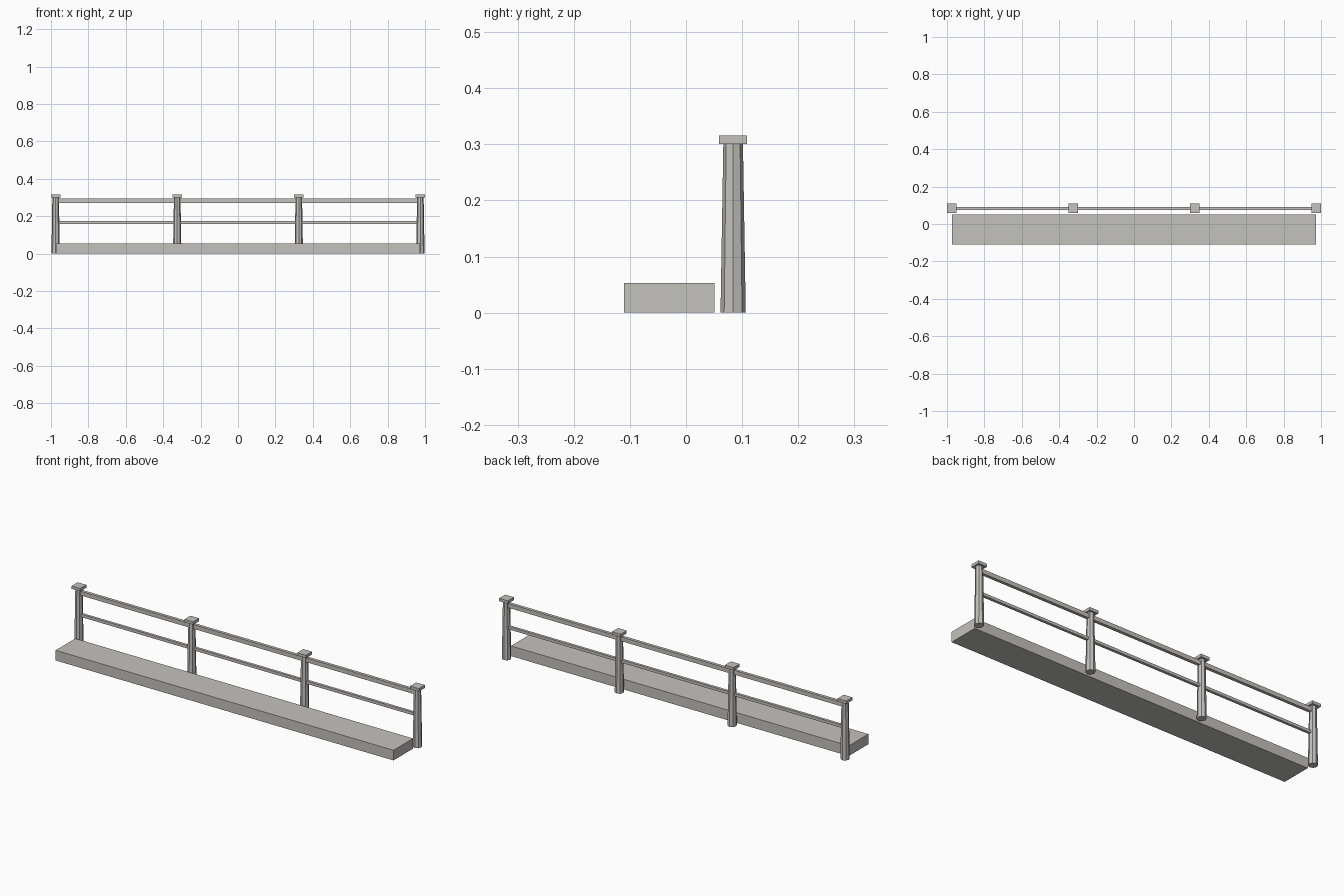
import bpy
import math

cube = bpy.data.objects.get("Cube")
if cube:
    bpy.data.objects.remove(cube, do_unlink=True)

# Single warm concrete grey
concrete = bpy.data.materials.new("concrete_grey")
concrete.use_nodes = True
colour = (0.55, 0.54, 0.51, 1)
concrete.diffuse_color = colour
concrete.node_tree.nodes["Principled BSDF"].inputs["Base Color"].default_value = colour

FENCE_Y = 0.084
END_X = 0.975
POSTS = 4


def finish(name):
    obj = bpy.context.object
    obj.name = name
    obj.data.materials.append(concrete)
    return obj


def box(name, centre, size):
    bpy.ops.mesh.primitive_cube_add(size=1, location=centre)
    obj = finish(name)
    obj.scale = size
    bpy.ops.object.transform_apply(location=False, rotation=False, scale=True)
    return obj


# Walkway slab in front of the railing
box("walkway_slab", (0, -0.03, 0.0265), (1.946, 0.161, 0.053))

# Tapered eight-sided posts with square caps
for i in range(POSTS):
    x = -END_X + 2 * END_X * i / (POSTS - 1)
    bpy.ops.mesh.primitive_cone_add(vertices=8, radius1=0.0225, radius2=0.0175,
                                    depth=0.302, location=(x, FENCE_Y, 0.151))
    finish(f"post_{i + 1}")
    box(f"post_cap_{i + 1}", (x, FENCE_Y, 0.3085), (0.05, 0.05, 0.015))

# Horizontal rails running through the posts
box("top_rail", (0, FENCE_Y, 0.282), (2 * END_X, 0.016, 0.022))
box("middle_rail", (0, FENCE_Y, 0.166), (2 * END_X, 0.014, 0.015))
